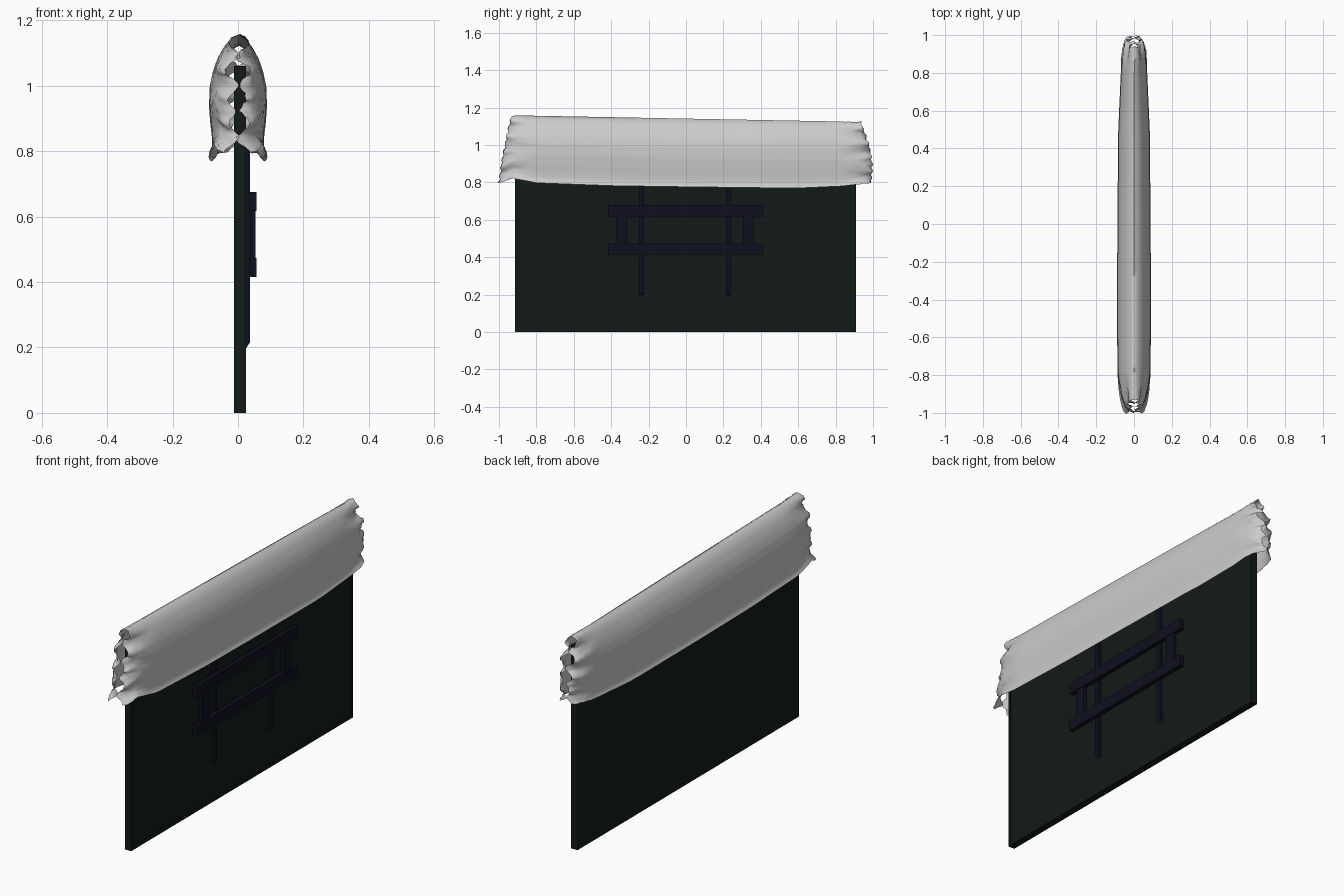
import bpy, bmesh, math, random

if "Cube" in bpy.data.objects:
    bpy.data.objects.remove(bpy.data.objects["Cube"])

random.seed(4)


def material(name, rgb):
    m = bpy.data.materials.new(name)
    m.diffuse_color = (*rgb, 1)
    m.use_nodes = True
    m.node_tree.nodes["Principled BSDF"].inputs["Base Color"].default_value = m.diffuse_color
    return m


DARK = material("dark_glass", (0.006, 0.010, 0.008))
NAVY = material("navy_metal", (0.005, 0.005, 0.014))


def box(name, x, y, z, mat, taper=0):
    """Box from (min, max) ranges; taper chamfers the lower outer edge."""
    bm = bmesh.new()
    bmesh.ops.create_cube(bm, size=1)
    for v in bm.verts:
        low_outer = v.co.x > 0 and v.co.z < 0
        v.co = [r[0] if c < 0 else r[1] for c, r in zip(v.co, (x, y, z))]
        if low_outer:
            v.co.z += taper
    me = bpy.data.meshes.new(name)
    bm.to_mesh(me)
    bm.free()
    me.materials.append(mat)
    ob = bpy.data.objects.new(name, me)
    bpy.context.collection.objects.link(ob)
    return ob


# Flat panel with a thin raised rim on its back
TOP = 1.06
box("panel", (-0.012, 0.021), (-0.915, 0.91), (0, TOP), DARK)
box("rim_bottom", (0.021, 0.025), (-0.915, 0.91), (0, 0.018), DARK)
box("rim_top", (0.021, 0.025), (-0.915, 0.91), (TOP - 0.018, TOP), DARK)
for i, y in enumerate((-0.915, 0.896)):
    box(f"rim_side_{i}", (0.021, 0.025), (y, y + 0.014), (0.018, TOP - 0.018), DARK)

# Wall mount: two long straps, two rails and two uprights
for i, y in enumerate((-0.237, 0.226)):
    box(f"mount_strap_{i}", (0.02, 0.036), (y - 0.013, y + 0.013), (0.19, 0.86), NAVY, 0.025)
for i, z in enumerate((0.415, 0.618)):
    box(f"mount_rail_{i}", (0.034, 0.056), (-0.418, 0.412), (z, z + 0.058), NAVY)
for i, y in enumerate((-0.343, 0.332)):
    box(f"mount_upright_{i}", (0.036, 0.053), (y - 0.028, y + 0.028), (0.473, 0.618), NAVY)


# Cloth cover: a puffed sleeve lofted along y, gathered at both ends
PROFILE = [(0, 0.088), (0.03, 0.081), (0.08, 0.077), (0.16, 0.078), (0.28, 0.083), (0.42, 0.087),
           (0.58, 0.085), (0.70, 0.076), (0.80, 0.063), (0.90, 0.043), (0.96, 0.025), (1, 0)]


def lerp(table, t):
    for (a, p), (b, q) in zip(table, table[1:]):
        if t <= b:
            return p + (q - p) * (t - a) / (b - a)
    return table[-1][1]


FULLNESS = [(-1, 0.78), (-0.8, 1.0), (-0.4, 1.02), (0, 1.0), (0.5, 0.95), (0.8, 0.8), (1, 0.7)]
HEM = [(-1, 0.795), (-0.93, 0.822), (-0.8, 0.797), (-0.4, 0.782), (0, 0.776), (0.6, 0.769),
       (0.85, 0.78), (0.93, 0.79), (1, 0.795)]
END_LOW = [(0, 0.995), (0.4, 0.975), (0.8, 0.945), (1, 0.925)]
END_HIGH = [(0, 0.985), (0.3, 0.99), (0.6, 0.975), (0.85, 0.945), (1, 0.93)]
NU = 36
inner = [i / 24 * 0.84 for i in range(-24, 25)]
outer = [0.86, 0.88, 0.9, 0.915, 0.93, 0.945, 0.96, 0.975, 0.99, 1.0]
stations = [-s for s in reversed(outer)] + inner + outer


def cover_point(s, k):
    side = -1 if k < 0 else 1
    u = 1 - abs(k) / NU
    near = max(0, (abs(s) - 0.84) / 0.16)
    end = lerp(END_LOW if s < 0 else END_HIGH, u)
    # gathers: alternating pockets and pinches at the open ends
    wave = math.cos(2 * math.pi * 4.3 * u + (0 if s < 0 else 1))
    width = lerp(PROFILE, u) * lerp(FULLNESS, s)
    mouth = min(width, 0.017 + 0.016 * wave)
    blend = math.sqrt(max(0, 1 - near ** 2.5))
    x = side * (mouth + (width - mouth) * blend)
    x += near * 0.008 * math.sin(19 * u + 2 * side)
    y = s * end + math.copysign(near ** 2 * 0.009 * wave, s)
    hem = lerp(HEM, s)
    z = hem + (1.141 - 0.0175 * s - hem) * u
    j = near * 0.003
    return (x + random.uniform(-j, j), y + random.uniform(-j, j), z + random.uniform(-j, j))


bm = bmesh.new()
rows = [[bm.verts.new(cover_point(s, k)) for k in range(-NU, NU + 1)] for s in stations]
for a, b in zip(rows, rows[1:]):
    for i in range(2 * NU):
        bm.faces.new((a[i], a[i + 1], b[i + 1], b[i]))
bmesh.ops.recalc_face_normals(bm, faces=bm.faces)
mid = max(bm.faces, key=lambda f: f.calc_center_median().x)
if mid.normal.x < 0:
    bmesh.ops.reverse_faces(bm, faces=bm.faces)
me = bpy.data.meshes.new("cloth_cover")
bm.to_mesh(me)
bm.free()
cover = bpy.data.objects.new("cloth_cover", me)
bpy.context.collection.objects.link(cover)
bpy.context.view_layer.objects.active = cover
cover.select_set(True)
bpy.ops.object.shade_smooth_by_angle(angle=math.radians(60))
